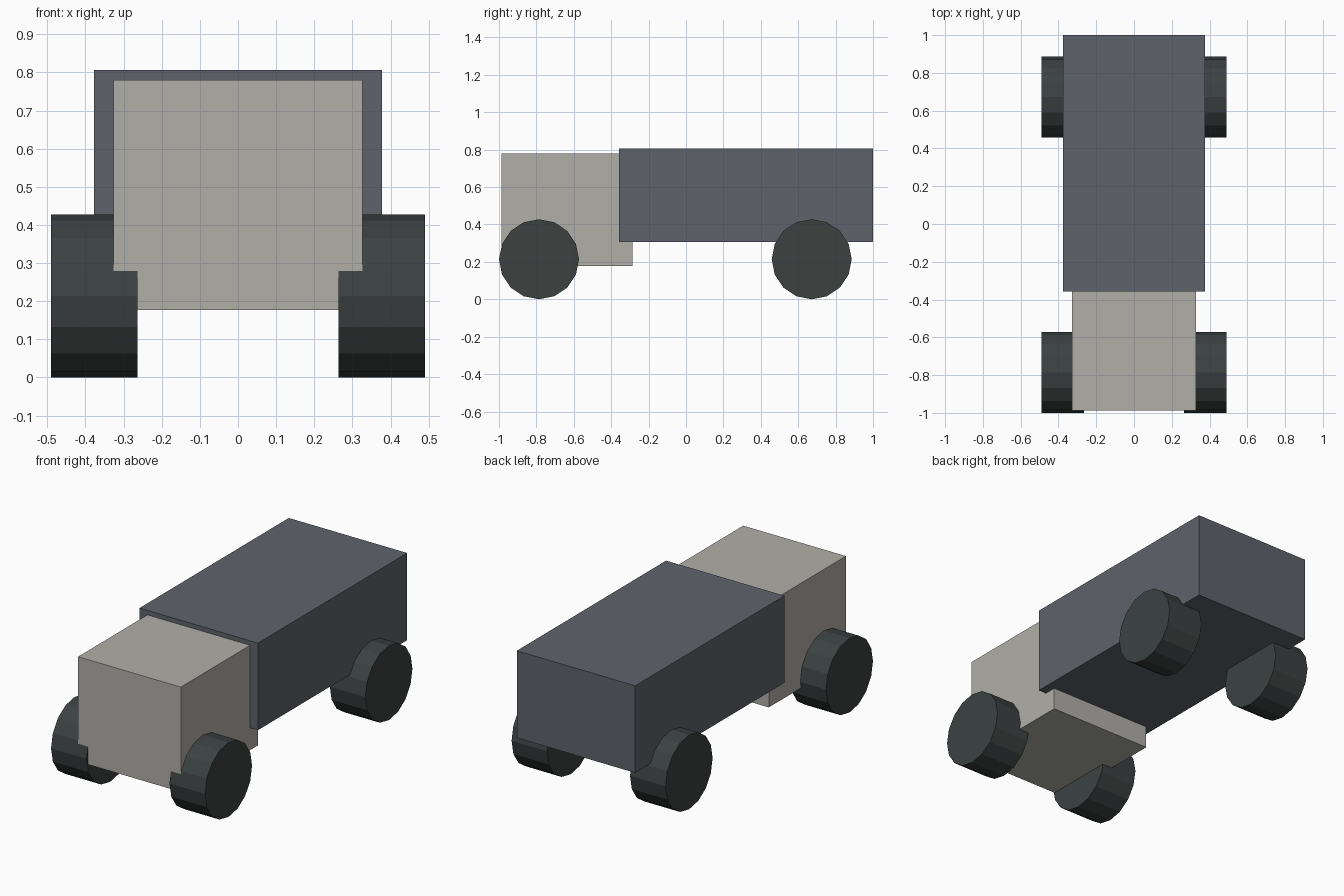
import bpy
import math

default = bpy.data.objects.get("Cube")
if default:
    bpy.data.objects.remove(default, do_unlink=True)


def material(name, rgb):
    mat = bpy.data.materials.new(name)
    mat.use_nodes = True
    colour = (*rgb, 1)
    mat.diffuse_color = colour
    mat.node_tree.nodes["Principled BSDF"].inputs["Base Color"].default_value = colour
    return mat


def finish(obj, name, mat):
    obj.name = obj.data.name = name
    obj.data.materials.append(mat)
    bpy.ops.object.transform_apply(location=False, rotation=True, scale=True)


def box(name, mat, half_width, y_range, z_range):
    (y0, y1), (z0, z1) = y_range, z_range
    bpy.ops.mesh.primitive_cube_add(size=1, location=(0, (y0 + y1) / 2, (z0 + z1) / 2))
    obj = bpy.context.object
    obj.scale = (2 * half_width, y1 - y0, z1 - z0)
    finish(obj, name, mat)


def wheel(name, mat, x, y):
    bpy.ops.mesh.primitive_cylinder_add(
        vertices=16, radius=RADIUS, depth=WHEEL_WIDTH,
        location=(x, y, RADIUS), rotation=(0, math.pi / 2, 0))
    finish(bpy.context.object, name, mat)


RADIUS = 0.214
WHEEL_WIDTH = 0.226

cab_grey = material("warm light grey", (0.44, 0.429, 0.397))
cargo_grey = material("slate grey", (0.114, 0.125, 0.147))
tyre_grey = material("dark tyre grey", (0.045, 0.054, 0.053))

# Cab and the cargo box overlapping its rear
box("cab", cab_grey, 0.327, (-0.987, -0.286), (0.177, 0.78))
box("cargo_box", cargo_grey, 0.377, (-0.357, 1.0), (0.305, 0.806))

# Four faceted wheels set into the body
for axle, y in (("front", RADIUS - 1), ("rear", 0.672)):
    for side, sign in (("left", 1), ("right", -1)):
        wheel(f"{axle}_{side}_wheel", tyre_grey, sign * 0.377, y)
